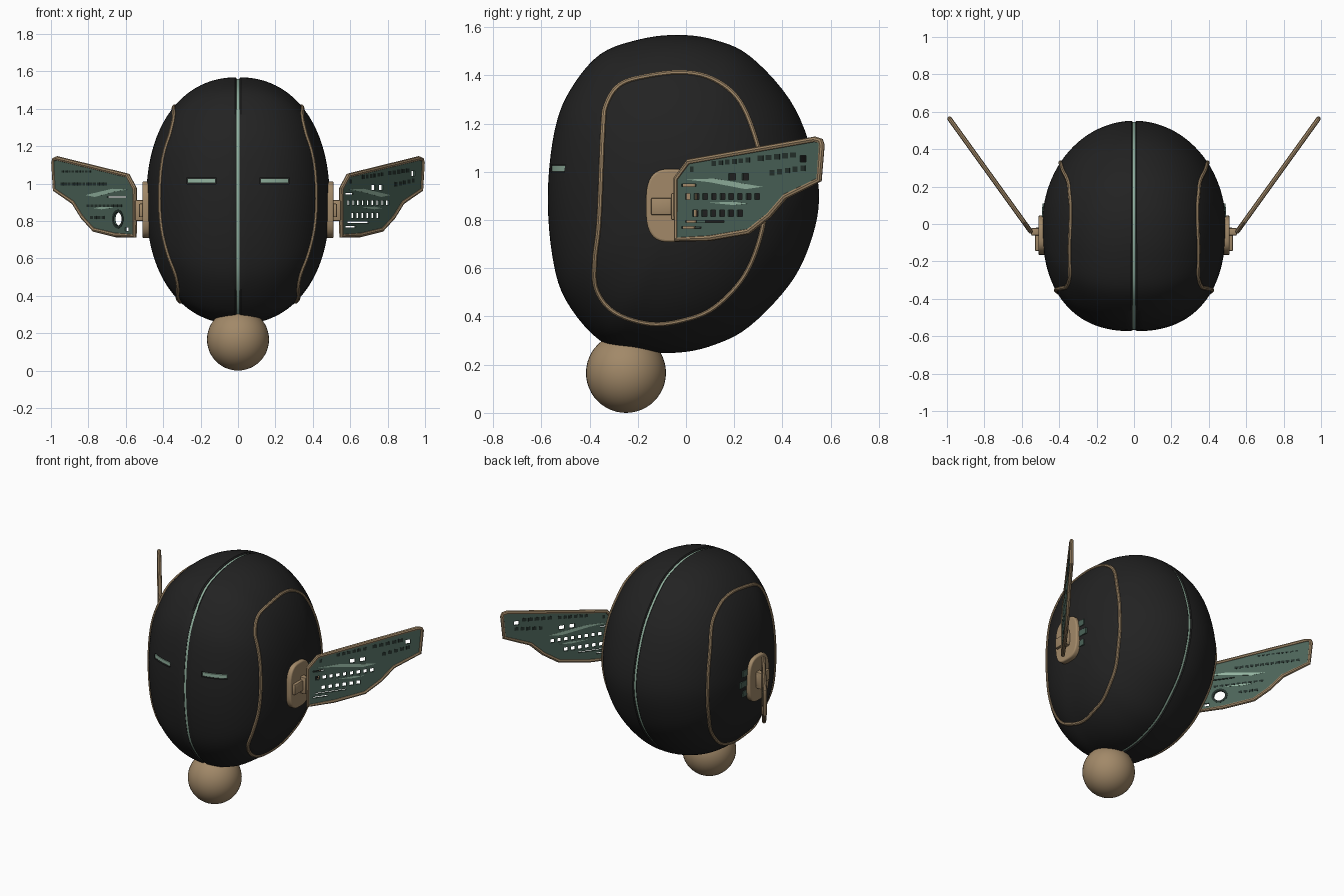
import bpy, bmesh, math
from mathutils import Matrix, Vector
from mathutils.bvhtree import BVHTree

if "Cube" in bpy.data.objects:
    bpy.data.objects.remove(bpy.data.objects["Cube"])


def material(name, rgb):
    m = bpy.data.materials.new(name)
    m.diffuse_color = (*rgb, 1)
    m.use_nodes = True
    m.node_tree.nodes["Principled BSDF"].inputs["Base Color"].default_value = m.diffuse_color
    return m


BLACK = material("matte black", (0.016, 0.016, 0.016))
GOLD = material("dull gold", (0.36, 0.25, 0.14))
GREEN = material("dark green", (0.07, 0.125, 0.098))
PALE = material("pale green", (0.29, 0.45, 0.35))
MARK = material("deep green", (0.018, 0.03, 0.025))


def add(name, mesh, mat):
    ob = bpy.data.objects.new(name, mesh)
    bpy.context.collection.objects.link(ob)
    mesh.materials.clear()
    mesh.materials.append(mat)
    return ob


def add_bm(name, bm, mat):
    bmesh.ops.recalc_face_normals(bm, faces=bm.faces)
    mesh = bpy.data.meshes.new(name)
    bm.to_mesh(mesh)
    return add(name, mesh, mat)


def box(name, lo, hi, mat, bevel=0.0):
    bm = bmesh.new()
    bmesh.ops.create_cube(bm, size=1)
    for v in bm.verts:
        v.co = [l + (c + 0.5) * (h - l) for c, l, h in zip(v.co, lo, hi)]
    if bevel:
        bmesh.ops.bevel(bm, geom=bm.edges[:], offset=bevel, segments=2, affect='EDGES', profile=0.5)
    return add_bm(name, bm, mat)


def smooth_loop(pts, per):
    """Closed smooth curve through 2D points."""
    out, n = [], len(pts)
    for i in range(n):
        a, b, c, d = (Vector(pts[(i + k) % n]) for k in (-1, 0, 1, 2))
        for j in range(per):
            t = j / per
            out.append(0.5 * (2 * b + (c - a) * t + (2 * a - 5 * b + 4 * c - d) * t * t
                              + (3 * b - a - 3 * c + d) * t ** 3))
    return out


def from_curve(name, loops, mat, matrix, side=1, extrude=0.0, bevel=0.0, tube=False):
    """Filled plate (inner loops become holes) or a tube, placed on one side."""
    cu = bpy.data.curves.new(name, 'CURVE')
    cu.dimensions = '3D' if tube else '2D'
    if not tube:
        cu.fill_mode = 'BOTH'
    cu.extrude, cu.bevel_depth, cu.bevel_resolution = extrude, bevel, 2
    for loop in loops:
        sp = cu.splines.new('POLY')
        sp.points.add(len(loop) - 1)
        for p, co in zip(sp.points, loop):
            p.co = (*co, 1) if len(co) == 3 else (*co, 0, 1)
        sp.use_cyclic_u = True
    tmp = bpy.data.objects.new("tmp", cu)
    bpy.context.collection.objects.link(tmp)
    dg = bpy.context.evaluated_depsgraph_get()
    mesh = bpy.data.meshes.new_from_object(tmp.evaluated_get(dg))
    bpy.data.objects.remove(tmp)
    mesh.transform(Matrix.Diagonal((side, 1, 1, 1)) @ matrix)
    if side < 0:
        mesh.flip_normals()
    return add(name, mesh, mat)


def rect(y, z, w, h):
    return [(y, z), (y + w, z), (y + w, z + h), (y, z + h)]


def row(y, z, n, step, w, h, slope=0.0):
    return [rect(y + i * step, z + i * step * slope, w, h) for i in range(n)]


# Body: two domed halves grown from the side profile
CEN = Vector((0, 0.905))
profile = smooth_loop([(-0.573, 0.92), (-0.544, 1.176), (-0.48, 1.34), (-0.357, 1.487), (-0.19, 1.55),
                       (-0.03, 1.568), (0.12, 1.547), (0.265, 1.48), (0.43, 1.30), (0.52, 1.09),
                       (0.552, 0.886), (0.514, 0.70), (0.43, 0.533), (0.265, 0.36), (0.12, 0.283),
                       (-0.03, 0.25), (-0.2, 0.258), (-0.357, 0.30), (-0.50, 0.47), (-0.556, 0.66)], 5)
bm = bmesh.new()
RINGS = 36
for side in (1, -1):
    rings = []
    for k in range(-2, RINGS):
        ring = []
        for q in profile:
            d = q - CEN
            p = 2.2 - 0.2 * d.x / d.length      # fuller at the front, rounder at the back
            if k < 0:
                x, s = ((0.007, 0.965), (0.008, 0.99))[k + 2]
            else:
                a = 0.02 + (math.pi / 2 - 0.04) * k / (RINGS - 1)
                x = max(0.014, 0.49 * math.sin(a) ** (2 / p))
                s = math.cos(a) ** (2 / p)
            ring.append(bm.verts.new((side * x, d.x * s, CEN.y + d.y * s)))
        rings.append(ring)
    n = len(profile)
    for r0, r1 in zip(rings, rings[1:]):
        for i in range(n):
            bm.faces.new((r0[i], r0[(i + 1) % n], r1[(i + 1) % n], r1[i]))
    bm.faces.new(rings[0])
    bm.faces.new(rings[-1])
tree = BVHTree.FromBMesh(bm)
body = add_bm("body_shell", bm, BLACK)

# Green core showing in the centre seam
YZ = Matrix(((0, 0, 1, 0), (1, 0, 0, 0), (0, 1, 0, 0), (0, 0, 0, 1)))
from_curve("seam_core", [[CEN + (q - CEN) * 0.987 for q in profile]], PALE, YZ, extrude=0.0075)

# Eye slots with a pale strip inside
for side, tag in ((1, "right"), (-1, "left")):
    xs = sorted((side * 0.117, side * 0.273))
    cutter = box("eye_cutter", (xs[0], -0.7, 0.997), (xs[1], -0.42, 1.031), BLACK)
    mod = body.modifiers.new("slot", 'BOOLEAN')
    mod.operation, mod.solver, mod.object = 'DIFFERENCE', 'EXACT', cutter
    bpy.context.view_layer.objects.active = body
    bpy.ops.object.modifier_apply(modifier=mod.name)
    bpy.data.objects.remove(cutter)
    bm = bmesh.new()
    cols = []
    for i in range(11):
        x = side * (0.121 + 0.148 * i / 10)
        y = tree.ray_cast(Vector((x, -2, 1.014)), Vector((0, 1, 0)))[0].y + 0.003
        cols.append([bm.verts.new((x, yy, z)) for yy, z in
                     ((y, 1.002), (y, 1.026), (y + 0.05, 1.026), (y + 0.05, 1.002))])
    for a, b in zip(cols, cols[1:]):
        for j in range(4):
            bm.faces.new((a[j], a[(j + 1) % 4], b[(j + 1) % 4], b[j]))
    bm.faces.new(cols[0])
    bm.faces.new(cols[-1])
    add_bm(tag + "_eye", bm, PALE)

# Ball foot
bm = bmesh.new()
bmesh.ops.create_uvsphere(bm, u_segments=40, v_segments=24, radius=0.166,
                          matrix=Matrix.Translation((0, -0.249, 0.166)))
add_bm("ball_foot", bm, GOLD)

# Side panel outline, dropped onto the body
panel = smooth_loop([(-0.344, 1.176), (-0.33, 1.28), (-0.275, 1.36), (-0.17, 1.395), (-0.01, 1.412),
                     (0.12, 1.38), (0.224, 1.29), (0.295, 1.114), (0.328, 0.93), (0.315, 0.76),
                     (0.245, 0.575), (0.12, 0.44), (-0.01, 0.385), (-0.15, 0.37), (-0.295, 0.417),
                     (-0.37, 0.51), (-0.378, 0.63), (-0.36, 0.80)], 6)
trim = [tree.ray_cast(Vector((2, q.x, q.y)), Vector((-1, 0, 0)))[0] for q in panel]

# Wing frame of reference: u runs out along the wing, v is up, w faces outward
K = math.hypot(1, 0.72)
c, s = 0.72 / K, 1 / K
WING = Matrix(((c, 0, s, 0.545), (s, 0, -c, -0.05), (0, 1, 0, 0), (0, 0, 0, 1)))


def wing_uv(loops):
    return [[((y + 0.05) * K, z) for y, z in loop] for loop in loops]


rim = [(-0.04, 0.72), (-0.04, 0.972), (0.012, 1.042), (0.535, 1.134), (0.558, 1.128), (0.563, 1.11),
       (0.552, 0.967), (0.412, 0.898), (0.345, 0.82), (0.26, 0.753), (0.1, 0.725)]
circle = [(0.08 + 0.03 * math.cos(t * math.pi / 12), 0.81 + 0.036 * math.sin(t * math.pi / 12))
          for t in range(24)]
ring_out = [(0.08 + (y - 0.08) * 1.4, 0.81 + (z - 0.81) * 1.4) for y, z in circle]
holes = {1: row(0.18, 0.965, 2, 0.055, 0.028, 0.028) + row(0.0, 0.885, 9, 0.036, 0.02, 0.025)
         + row(0.03, 0.815, 6, 0.037, 0.022, 0.026)
         + [rect(0.475, 1.04, 0.025, 0.028), rect(-0.015, 0.94, 0.06, 0.009),
            rect(0.0, 0.79, 0.16, 0.008), rect(-0.015, 0.765, 0.08, 0.009)],
         -1: [circle, rect(0.0, 0.745, 0.025, 0.02), rect(0.02, 0.925, 0.14, 0.006)]}
marks = {1: row(0.11, 1.025, 6, 0.028, 0.018, 0.02, 0.1) + row(0.30, 1.045, 5, 0.034, 0.024, 0.022, 0.1)
         + row(0.35, 0.985, 5, 0.032, 0.02, 0.022, 0.15) + [rect(0.02, 1.0, 0.014, 0.022)],
         -1: row(0.28, 1.06, 9, 0.025, 0.016, 0.009) + row(0.16, 0.99, 13, 0.027, 0.02, 0.016)
         + row(0.05, 0.875, 9, 0.03, 0.022, 0.012) + row(0.18, 0.81, 4, 0.028, 0.02, 0.016)
         + [ring_out, circle]}
streaks = [[(0.0, 0.968), (0.1, 0.957), (0.25, 0.928), (0.32, 0.938), (0.12, 0.972)],
           [(0.1, 0.872), (0.2, 0.862), (0.26, 0.868), (0.2, 0.876)]]
plate = [(-0.06 + 0.097 * math.copysign(abs(math.cos(a)) ** 0.65, math.cos(a)),
          0.86 + 0.143 * math.copysign(abs(math.sin(a)) ** 0.65, math.sin(a)))
         for a in (i * math.pi / 20 for i in range(40))]

for side, tag in ((1, "right"), (-1, "left")):
    I = Matrix.Identity(4)
    from_curve(tag + "_panel_trim", [trim], GOLD, I, side, bevel=0.011, tube=True)
    # Wing: green sheet with cut-outs, thin marks and a rounded rim
    from_curve(tag + "_wing_sheet", wing_uv([rim] + holes[side]), GREEN, WING, side, extrude=0.005)
    from_curve(tag + "_wing_marks", wing_uv(marks[side]), MARK, WING, side, extrude=0.0065)
    from_curve(tag + "_wing_streaks", wing_uv(streaks), PALE, WING, side, extrude=0.006)
    from_curve(tag + "_wing_rim", [[(u, v, 0) for u, v in wing_uv([rim])[0]]], GOLD, WING, side,
               bevel=0.0125, tube=True)
    # Hinge plate and knuckle
    from_curve(tag + "_hinge_plate", [plate], GOLD, Matrix.Translation((0.49, 0, 0)) @ YZ, side,
               extrude=0.012, bevel=0.009)
    for nm, lo, hi in (("_hinge_block", (0.5, -0.145, 0.82), (0.53, -0.02, 0.892)),
                       ("_hinge_knuckle", (0.505, -0.062, 0.80), (0.55, -0.022, 0.912))):
        xs = sorted((side * lo[0], side * hi[0]))
        box(tag + nm, (xs[0], *lo[1:]), (xs[1], *hi[1:]), GOLD, 0.007)
    # Small green tabs behind the hinge
    for i, (z, w) in enumerate(((0.93, 0.05), (0.86, 0.07), (0.79, 0.04))):
        x = tree.ray_cast(Vector((2, 0.05, z)), Vector((-1, 0, 0)))[0].x
        xs = sorted((side * (x - 0.02), side * (x + 0.003)))
        box(f"{tag}_hinge_tab_{i + 1}", (xs[0], 0.03, z - 0.02), (xs[1], 0.04 + w, z + 0.02), GREEN)

# Smooth shading that keeps real edges sharp
bpy.ops.object.select_all(action='SELECT')
bpy.context.view_layer.objects.active = body
bpy.ops.object.shade_smooth_by_angle(angle=math.radians(35))
